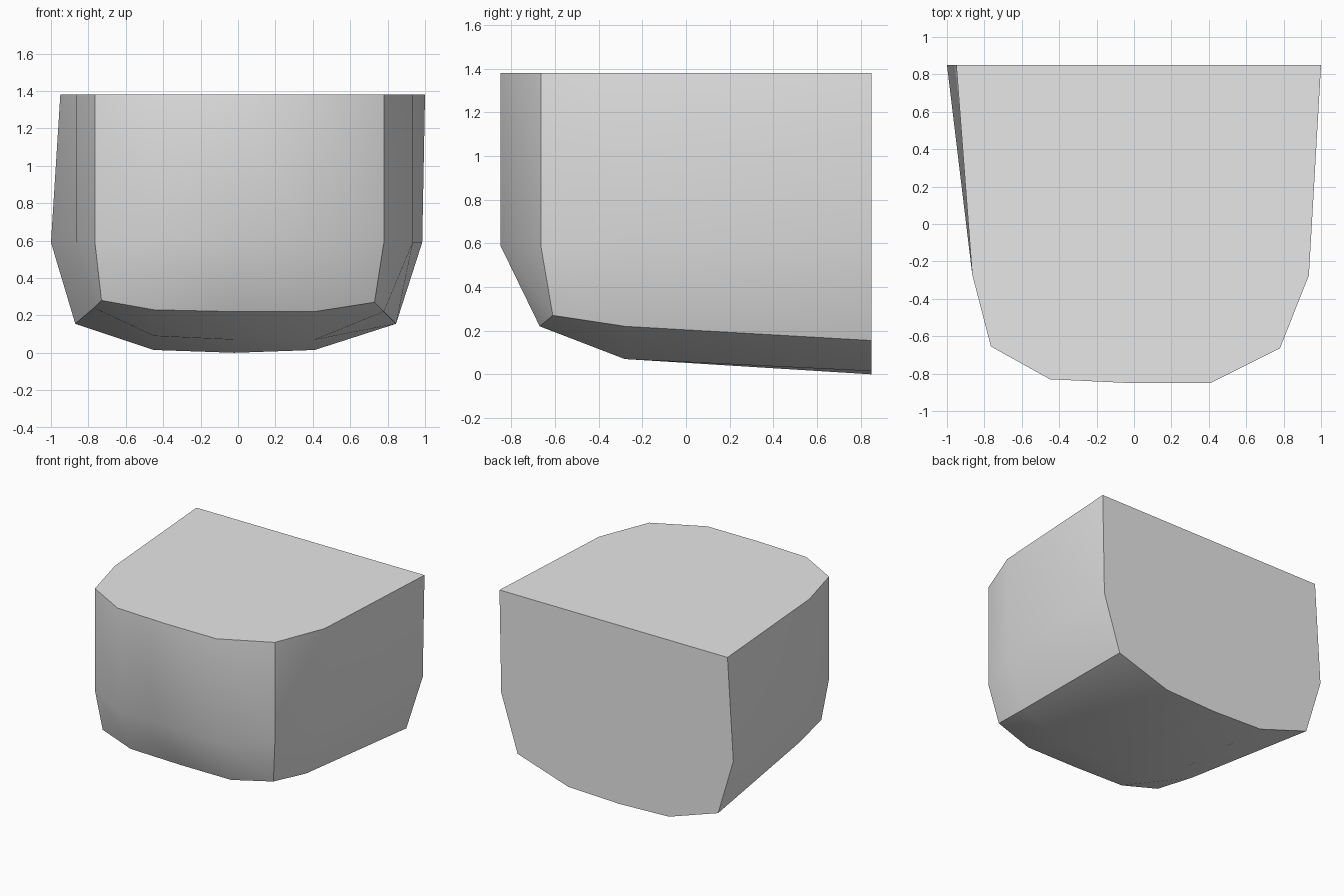
import bpy, bmesh, math

cube = bpy.data.objects.get("Cube")
if cube:
    bpy.data.objects.remove(cube, do_unlink=True)

# One plain grey
grey = bpy.data.materials.new("plain_grey")
grey.use_nodes = True
colour = (0.8, 0.8, 0.8, 1)
grey.diffuse_color = colour
grey.node_tree.nodes["Principled BSDF"].inputs["Base Color"].default_value = colour

# Wall outline, from back right around the front to back left
wall = [(-0.95, 0.85), (-0.865, -0.27), (-0.765, -0.655), (-0.45, -0.83), (-0.03, -0.85),
        (0.41, -0.85), (0.78, -0.665), (0.935, -0.275), (1.0, 0.85)]
# Lower rim, tucked inwards, in the same order
rim = [(-0.87, 0.85, 0.155), (-0.77, -0.28, 0.24), (-0.73, -0.61, 0.28),
       (-0.45, -0.67, 0.23), (-0.02, -0.67, 0.22), (0.41, -0.67, 0.22),
       (0.73, -0.61, 0.27), (0.78, -0.28, 0.22), (0.845, 0.85, 0.155)]
# Inner points of the underside: middle row, then back row
belly = [[(-0.45, -0.28, 0.09), (-0.02, -0.28, 0.07), (0.41, -0.28, 0.07)],
         [(-0.45, 0.85, 0.015), (-0.02, 0.85, 0.0), (0.41, 0.85, 0.015)]]

bm = bmesh.new()


def row(points):
    return [bm.verts.new(p) for p in points]


def bridge(a, b):
    for i in range(len(a) - 1):
        bm.faces.new((a[i], a[i + 1], b[i + 1], b[i]))


# Walls
top = row((x, y, 1.38) for x, y in wall)
waist = row([(-1.0, 0.85, 0.59)] + [(x, y, 0.59) for x, y in wall[1:-1]] + [(0.985, 0.85, 0.59)])
low = row(rim)
bridge(top, waist)
bridge(waist, low)

# Underside
middle = [low[1]] + row(belly[0]) + [low[7]]
back = [low[0]] + row(belly[1]) + [low[8]]
bridge(low[2:7], middle)
bridge(middle, back)

# Flat top and back
bm.faces.new(top)
bm.faces.new([top[0], waist[0]] + back + [waist[-1], top[-1]])
bmesh.ops.recalc_face_normals(bm, faces=bm.faces)

mesh = bpy.data.meshes.new("rounded_block")
bm.to_mesh(mesh)
bm.free()
mesh.materials.append(grey)
block = bpy.data.objects.new("rounded_block", mesh)
bpy.context.collection.objects.link(block)

# Soft within each side, crisp where sides meet
bpy.ops.object.select_all(action='DESELECT')
block.select_set(True)
bpy.context.view_layer.objects.active = block
bpy.ops.object.shade_smooth_by_angle(angle=math.radians(33))
